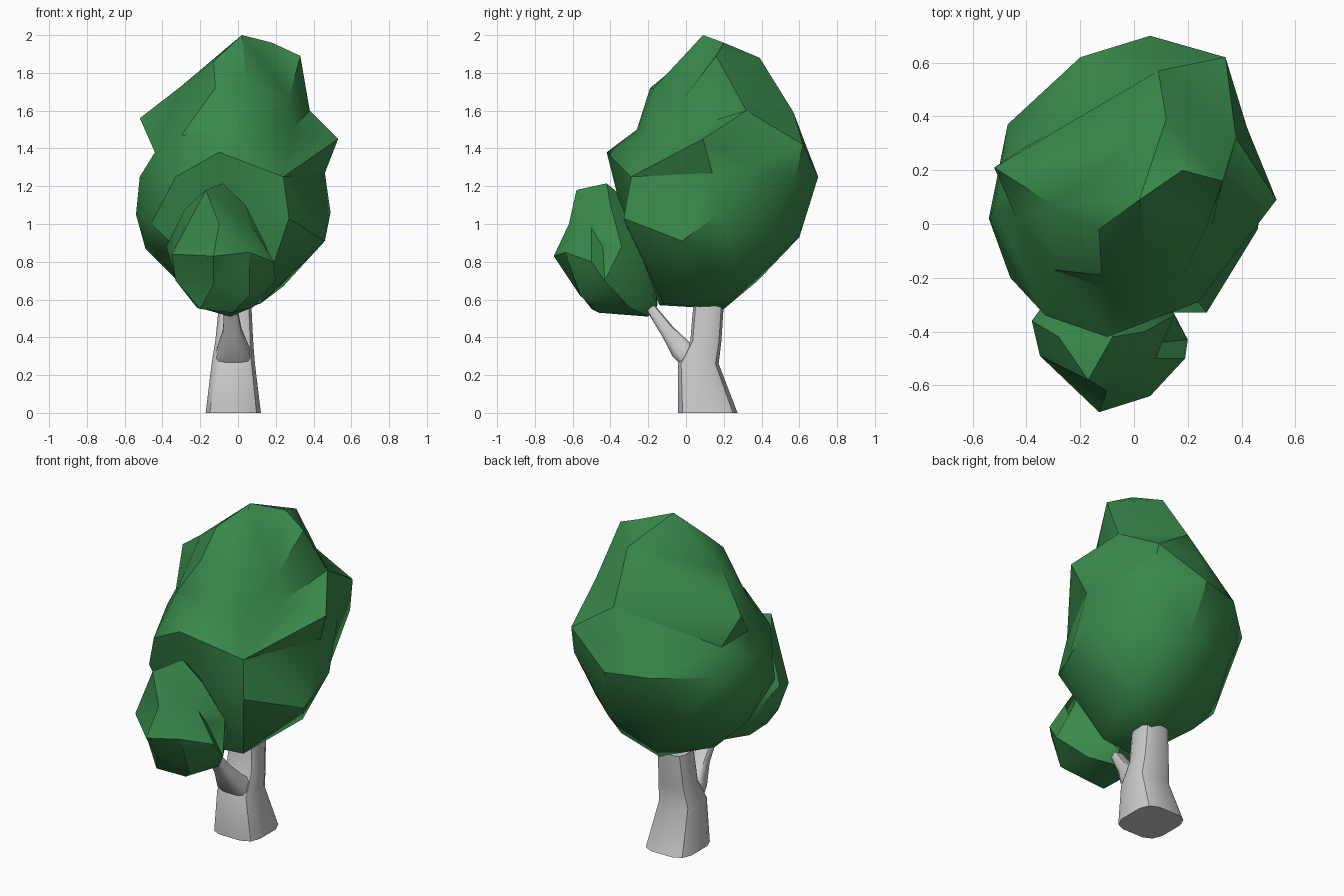
import bpy, bmesh, math
from mathutils import Vector, Matrix

leaf = bpy.data.materials.new("leaf_green")
leaf.diffuse_color = (0.04, 0.25, 0.07, 1)


def finish(bm, name, angle, mat=None):
    bmesh.ops.recalc_face_normals(bm, faces=bm.faces[:])
    me = bpy.data.meshes.new(name)
    bm.to_mesh(me)
    bm.free()
    ob = bpy.data.objects.new(name, me)
    bpy.context.collection.objects.link(ob)
    if mat:
        me.materials.append(mat)
    bpy.ops.object.select_all(action='DESELECT')
    ob.select_set(True)
    bpy.context.view_layer.objects.active = ob
    bpy.ops.object.shade_smooth_by_angle(angle=math.radians(angle))
    return ob


def foliage(name, center, knobs):
    """Skin a lumpy leaf mass: triangulate the knob directions on a sphere,
    then push every knob out to its own distance."""
    c = Vector(center)
    bm = bmesh.new()
    target = {}
    for k in knobs:
        v = bm.verts.new((Vector(k) - c).normalized())
        target[v] = Vector(k)
    bmesh.ops.convex_hull(bm, input=bm.verts[:])
    for v in bm.verts:
        v.co = target[v]
    return finish(bm, name, 36, leaf)


def limb(name, rings, power=0.55, sides=12):
    """Loft rounded-square rings: (centre, half width x, half depth, tilt)."""
    bm = bmesh.new()
    loops = []
    for c, hx, hy, tilt in rings:
        rot = Matrix.Rotation(math.radians(tilt), 3, 'X')
        loop = []
        for i in range(sides):
            a = 2 * math.pi * (i + 0.5) / sides
            x, y = math.cos(a), math.sin(a)
            p = Vector((math.copysign(abs(x) ** power, x) * hx,
                        math.copysign(abs(y) ** power, y) * hy, 0))
            loop.append(bm.verts.new(Vector(c) + rot @ p))
        loops.append(loop)
    for a, b in zip(loops, loops[1:]):
        for i in range(sides):
            j = (i + 1) % sides
            bm.faces.new((a[i], a[j], b[j], b[i]))
    bm.faces.new(loops[0])
    bm.faces.new(loops[-1])
    return finish(bm, name, 40)


# trunk and side branch
limb("trunk", [((-0.025, 0.115, 0), 0.149, 0.161, 0),
               ((-0.025, 0.065, 0.26), 0.117, 0.11, 0),
               ((-0.02, 0.105, 0.38), 0.102, 0.084, 0),
               ((-0.015, 0.12, 0.58), 0.087, 0.082, 0)])
limb("branch", [((-0.025, 0.06, 0.28), 0.1, 0.08, 40),
                ((-0.025, -0.025, 0.335), 0.085, 0.06, 40),
                ((-0.03, -0.10, 0.435), 0.05, 0.038, 38),
                ((-0.04, -0.19, 0.56), 0.035, 0.026, 38)])

# large crown, listed from the top down
foliage("large_crown", (0, 0.12, 1.2), [
    (0.02, 0.09, 2.0), (0.18, 0.2, 1.96), (0.33, 0.16, 1.89), (0.12, 0.39, 1.88),
    (-0.13, -0.02, 1.86), (-0.3, 0.07, 1.73), (-0.12, -0.19, 1.72), (0.05, -0.17, 1.72),
    (0.09, 0.57, 1.59), (0.27, -0.01, 1.67), (-0.52, 0.21, 1.56), (0.29, -0.01, 1.5),
    (0.38, 0.32, 1.6), (0.53, 0.09, 1.45), (-0.05, -0.26, 1.5), (0.18, -0.2, 1.47),
    (-0.44, 0.03, 1.38), (-0.3, -0.17, 1.47), (-0.1, -0.42, 1.38), (0.34, 0.62, 1.42),
    (0.07, 0.63, 1.43), (-0.2, 0.62, 1.25), (-0.47, 0.37, 1.23), (-0.43, 0.27, 1.37),
    (0.06, 0.7, 1.25), (0.35, 0.58, 1.25), (0.46, 0.14, 1.27), (0.42, 0.36, 1.3),
    (0.24, -0.29, 1.25), (-0.33, -0.34, 1.25), (-0.52, 0.06, 1.25), (-0.54, 0.02, 1.05),
    (0.49, 0.18, 1.06), (0.27, -0.33, 1.03), (-0.46, -0.2, 1.0), (-0.05, -0.33, 1.02),
    (0.46, -0.02, 0.91), (0.1, 0.6, 0.93), (-0.28, 0.48, 0.95), (0.31, 0.42, 0.93),
    (-0.49, 0.1, 0.87), (-0.28, -0.27, 0.83), (0.24, 0.28, 0.67), (-0.05, 0.38, 0.7),
    (-0.3, 0.15, 0.68), (0.12, -0.12, 0.58), (0.04, 0.2, 0.55), (-0.14, -0.14, 0.57)])

# small crown at the end of the branch
foliage("small_crown", (-0.1, -0.42, 0.85), [
    (-0.08, -0.42, 1.215), (-0.17, -0.58, 1.18), (0.04, -0.4, 1.1), (-0.28, -0.42, 1.08),
    (-0.1, -0.62, 1.0), (0.08, -0.5, 0.98), (-0.12, -0.22, 1.05), (-0.38, -0.36, 0.88),
    (-0.35, -0.49, 0.84), (-0.13, -0.7, 0.83), (0.06, -0.64, 0.85), (0.1, -0.44, 0.88),
    (0.19, -0.5, 0.8), (0.2, -0.43, 0.7), (0.15, -0.34, 0.88), (0.1, -0.24, 0.75),
    (-0.3, -0.25, 0.75), (-0.13, -0.6, 0.68), (-0.33, -0.42, 0.7), (0.06, -0.56, 0.62),
    (-0.2, -0.5, 0.55), (0.08, -0.3, 0.56), (-0.22, -0.3, 0.56), (-0.04, -0.2, 0.51),
    (-0.02, -0.15, 0.57), (-0.03, -0.46, 0.53)])
